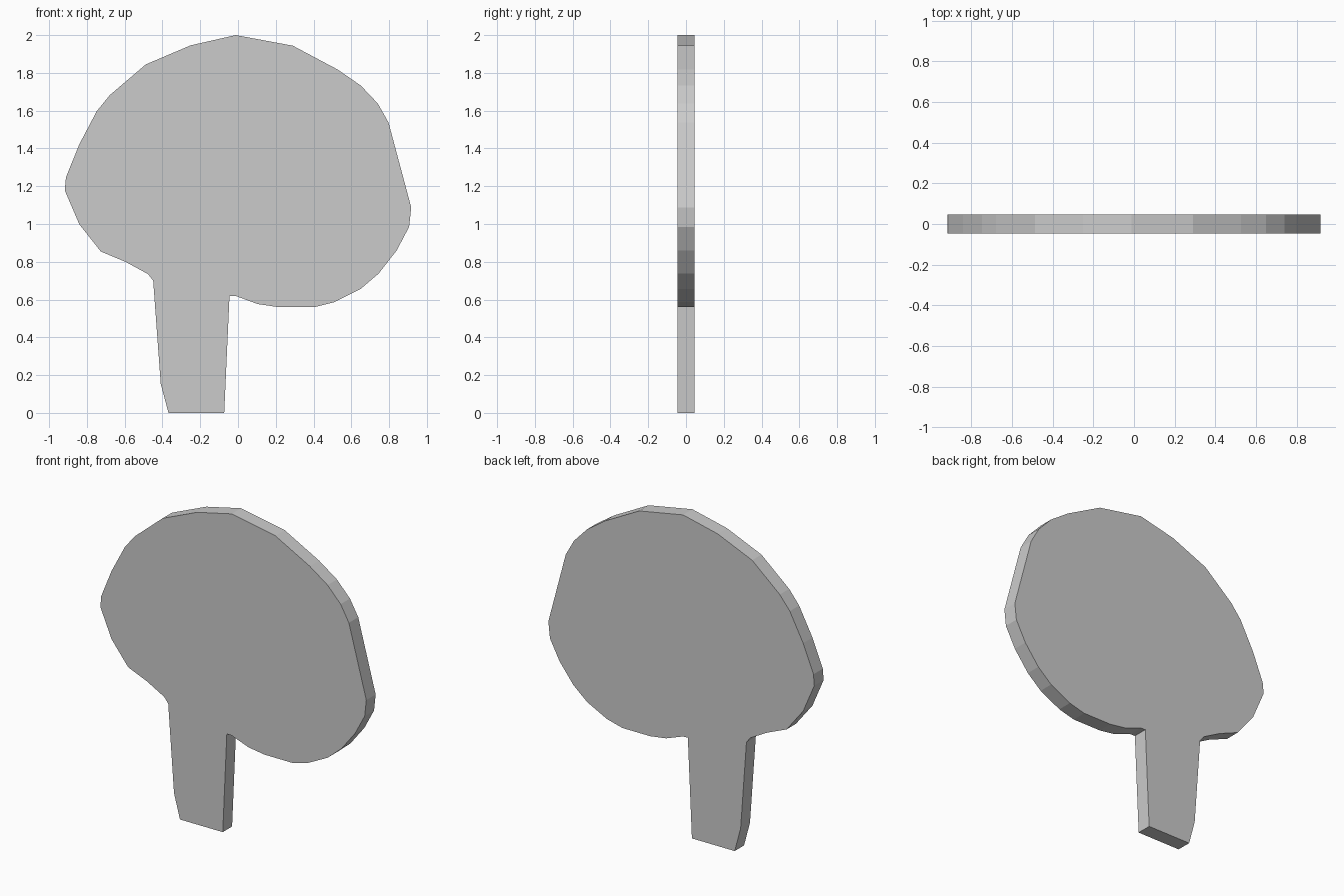
import bpy, bmesh

HALF_DEPTH = 0.046

# Clockwise outline seen from the front (x, z): crown, then trunk, then crown
crown_right = [(-0.012, 2.0), (0.29, 1.944), (0.527, 1.818), (0.65, 1.733),
               (0.74, 1.638), (0.797, 1.537), (0.917, 1.088), (0.906, 0.985),
               (0.84, 0.86), (0.744, 0.737), (0.65, 0.657), (0.512, 0.587),
               (0.406, 0.56), (0.215, 0.56), (0.105, 0.576), (-0.012, 0.619)]
trunk = [(-0.045, 0.62), (-0.073, 0.0), (-0.368, 0.0), (-0.409, 0.153), (-0.449, 0.7)]
crown_left = [(-0.477, 0.735), (-0.594, 0.799), (-0.726, 0.854), (-0.84, 0.998),
              (-0.917, 1.178), (-0.911, 1.247), (-0.84, 1.422), (-0.748, 1.597),
              (-0.679, 1.682), (-0.488, 1.845), (-0.25, 1.946)]

# Flat tree cut-out: one outline face extruded front to back
bm = bmesh.new()
outline = crown_right + trunk + crown_left
face = bm.faces.new([bm.verts.new((x, -HALF_DEPTH, z)) for x, z in outline])
back = bmesh.ops.extrude_face_region(bm, geom=[face], use_keep_orig=True)
back_verts = [g for g in back["geom"] if isinstance(g, bmesh.types.BMVert)]
bmesh.ops.translate(bm, verts=back_verts, vec=(0, 2 * HALF_DEPTH, 0))
bmesh.ops.recalc_face_normals(bm, faces=bm.faces)

mesh = bpy.data.meshes.new("tree_cutout")
bm.to_mesh(mesh)
bm.free()
tree = bpy.data.objects.new("tree_cutout", mesh)
bpy.context.collection.objects.link(tree)
